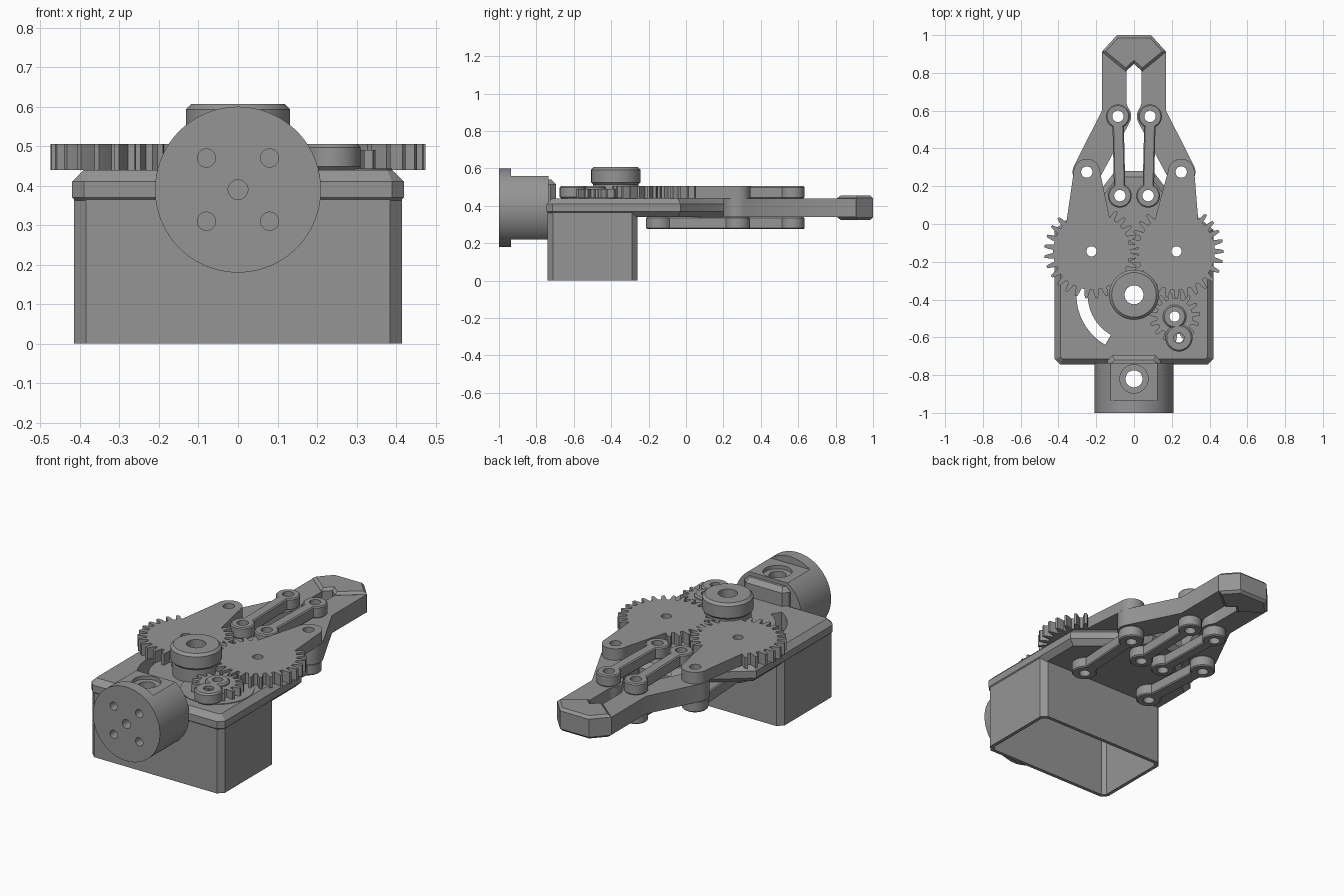
import bpy, bmesh
from math import pi, sin, cos, asin, atan2, radians, hypot
from mathutils import Matrix

cube = bpy.data.objects.get("Cube")
if cube:
    bpy.data.objects.remove(cube, do_unlink=True)

grey = bpy.data.materials.new("matte_grey")
grey.use_nodes = True
COLOUR = (0.3, 0.3, 0.3, 1)
grey.diffuse_color = COLOUR
grey.node_tree.nodes["Principled BSDF"].inputs["Base Color"].default_value = COLOUR
parts = []


def arc(x, y, r, a0, a1, n=24):
    return [(x + r * cos(a0 + (a1 - a0) * i / n), y + r * sin(a0 + (a1 - a0) * i / n))
            for i in range(n + 1)]


def circle(x, y, r, n=48):
    return arc(x, y, r, 0, 2 * pi, n)[:-1]


def mirrored(half):
    """Close a right-hand half outline into a symmetric one."""
    return half + [(-x, y) for x, y in reversed(half) if x > 0]


def prism(name, outlines, z0, z1, bevel=0, bevel_bottom=True, matrix=None):
    """Extrude one or more outlines from z0 to z1, optionally chamfering the rims."""
    bm = bmesh.new()
    rims = []
    for pts in outlines:
        low = [bm.verts.new((x, y, z0)) for x, y in pts]
        high = [bm.verts.new((x, y, z1)) for x, y in pts]
        top = bm.faces.new(high)
        bottom = bm.faces.new(low[::-1])
        for i in range(len(pts)):
            j = (i + 1) % len(pts)
            bm.faces.new((low[i], low[j], high[j], high[i]))
        rims += list(top.edges) + (list(bottom.edges) if bevel_bottom else [])
    bmesh.ops.recalc_face_normals(bm, faces=bm.faces)
    if bevel:
        bmesh.ops.bevel(bm, geom=rims, offset=bevel, segments=1, profile=0.5, affect='EDGES')
    if matrix:
        bm.transform(matrix)
    mesh = bpy.data.meshes.new(name)
    bm.to_mesh(mesh)
    bm.free()
    mesh.materials.append(grey)
    obj = bpy.data.objects.new(name, mesh)
    bpy.context.scene.collection.objects.link(obj)
    parts.append(obj)
    return obj


def cut(obj, outlines, z0=-1, z1=2, matrix=None):
    """Subtract extruded outlines from a part."""
    cutter = prism("cutter", outlines, z0, z1, matrix=matrix)
    parts.remove(cutter)
    cutter.hide_render = True
    mod = obj.modifiers.new("cut", 'BOOLEAN')
    mod.operation, mod.solver, mod.object = 'DIFFERENCE', 'EXACT', cutter
    bpy.context.view_layer.update()
    graph = bpy.context.evaluated_depsgraph_get()
    mesh = bpy.data.meshes.new_from_object(obj.evaluated_get(graph))
    obj.modifiers.clear()
    obj.data = mesh
    bpy.data.objects.remove(cutter, do_unlink=True)


def link(name, p, q, z0, z1, r=0.063, neck=0.03, hole=0.03):
    """Bar with a round drilled boss at each end."""
    a = atan2(q[1] - p[1], q[0] - p[0])
    t = asin(neck / r)
    outline = arc(*p, r, a + t, a + 2 * pi - t) + arc(*q, r, a - pi + t, a + pi - t)
    cut(prism(name, [outline], z0, z1, 0.006), [circle(*p, hole), circle(*q, hole)])


def gear_outline(c, teeth, root, tip, phase, arm_end=None, arm_r=0.07, gap=0.0):
    """Toothed outline, with an arm replacing the teeth around its direction."""
    arm = atan2(arm_end[1] - c[1], arm_end[0] - c[0]) if arm_end else 0
    pitch = 2 * pi / teeth
    angles = sorted((phase + k * pitch - arm) % (2 * pi) for k in range(teeth))
    mid = (root + tip) / 2
    shape = ((-.32, root), (-.23, mid), (-.12, tip), (.12, tip), (.23, mid), (.32, root))
    pts = []
    for a in angles:
        if gap <= a <= 2 * pi - gap:
            pts += [(c[0] + r * cos(arm + a + f * pitch), c[1] + r * sin(arm + a + f * pitch))
                    for f, r in shape]
    if arm_end:
        pts += arc(*arm_end, arm_r, arm - pi / 2, arm + pi / 2)
    return pts


# Shared positions
GEAR, OUTER, INNER, KNUCKLE = (0.225, -0.145), (0.25, 0.275), (0.075, 0.15), (0.085, 0.57)
HUB, PINION, CRANK = (0, -0.375), (0.215, -0.49), (0.238, -0.603)
LOW, PLATE, TOP, GEAR_TOP = 0.275, 0.34, 0.44, 0.505


def flip(p, s):
    return (p[0] * s, p[1])


def chamfered_box(x, y0, y1, c):
    return mirrored([(x - c, y0), (x, y0 + c), (x, y1 - c), (x - c, y1)])


# Hollow housing, open underneath
housing = prism("housing", [chamfered_box(0.415, -0.74, -0.26, 0.03)], 0, 0.37)
cut(housing, [chamfered_box(0.395, -0.72, -0.28, 0.02)])

# Base plate with curved slot and pivot holes
plate = prism("base_plate", [mirrored([(0.39, -0.745), (0.42, -0.715), (0.42, -0.03),
                                       (0.2, 0.15), (0.1, 0.28)])], PLATE, TOP, 0.03)
slot = arc(*HUB, 0.305, radians(172), radians(240)) + arc(*HUB, 0.245, radians(240), radians(172))
holes = [slot, circle(*HUB, 0.05), circle(*PINION, 0.027), circle(*CRANK, 0.025)]
for s in (1, -1):
    holes += [circle(*flip(GEAR, s), 0.027), circle(*flip(INNER, s), 0.03)]
cut(plate, holes)

# Round motor cover, pinion and crank
cover = prism("motor_cover", [circle(0.2, -0.47, 0.19, 64)], TOP - 0.01, TOP + 0.004)
cut(cover, [circle(*HUB, 0.05), circle(*PINION, 0.027), circle(*CRANK, 0.025)])
pinion = prism("pinion", [gear_outline(PINION, 15, 0.095, 0.135, pi / 2 + pi / 15)], TOP, 0.49)
cut(pinion, [circle(*PINION, 0.027)])
for name, p, r in (("pinion_hub", PINION, 0.062), ("crank_boss", CRANK, 0.072)):
    cut(prism(name, [circle(*p, r)], TOP, GEAR_TOP, 0.008), [circle(*p, 0.027)])

# Central hub
cut(prism("hub_cap", [circle(*HUB, 0.132, 64)], 0.512, 0.607, 0.014), [circle(*HUB, 0.05)])
cut(prism("hub_base", [circle(*HUB, 0.122, 64)], TOP - 0.01, 0.515), [circle(*HUB, 0.05)])

# Wrist mount: round flange and flattened barrel, lying along y
along_y = Matrix.Rotation(pi / 2, 4, 'X')
AXIS = 0.39
flat = asin(0.17 / 0.21)
barrel_outline = (arc(0, AXIS, 0.21, -flat, flat)
                  + arc(0, AXIS, 0.21, pi - flat, pi + flat))
barrel = prism("wrist_barrel", [barrel_outline], 0.735, 0.94, matrix=along_y)
cut(barrel, [circle(0, -0.82, 0.045)])
cut(barrel, [circle(0, -0.82, 0.075)], 0.54, 1)
flange = prism("wrist_flange", [circle(0, AXIS, 0.21, 96)], 0.935, 1.0, matrix=along_y)
bolts = [circle(0, AXIS, 0.025)]
bolts += [circle(x, AXIS + z, 0.023) for x in (-0.08, 0.08) for z in (-0.08, 0.08)]
for body in (flange, barrel):
    cut(body, bolts, 0.88, 1.1, along_y)
prism("wrist_neck", [mirrored([(0.14, -0.77), (0.14, -0.725), (0.115, -0.695)])],
      0.41, 0.54, 0.025, False)

# Mirrored gripper mechanism
for side, s in (("left", 1), ("right", -1)):
    gear, outer, inner, knuckle = (flip(p, s) for p in (GEAR, OUTER, INNER, KNUCKLE))
    phase = pi if s > 0 else pi / 28
    drive = prism(side + "_gear_arm", [gear_outline(gear, 28, 0.203, 0.25, phase, outer,
                                                    gap=radians(32))], TOP, GEAR_TOP)
    cut(drive, [circle(*gear, 0.027), circle(*outer, 0.03)])
    link(side + "_lower_arm", gear, outer, LOW, PLATE, 0.068, 0.035)
    link(side + "_upper_link", inner, knuckle, TOP, GEAR_TOP)
    link(side + "_lower_link", inner, knuckle, LOW, PLATE)

    # Finger running from the outer pivot past the knuckle to the tip
    outline = (arc(*KNUCKLE, 0.07, radians(140), radians(209), 10)
               + arc(*OUTER, 0.075, radians(209), radians(389))
               + [(0.17, 0.6), (0.17, 0.91), (0.1, 0.93), (0.04, 0.84), (0.04, 0.64)])
    finger = prism(side + "_finger", [[flip(p, s) for p in outline]], PLATE, TOP)
    cut(finger, [circle(*outer, 0.03), circle(*knuckle, 0.03)])

# Closed finger tips
prism("finger_tips", [mirrored([(0, 0.848), (0.043, 0.808), (0.17, 0.912),
                                (0.09, 1.0)])], 0.325, 0.455, 0.014)

# Smooth round walls, sharp edges kept
bpy.ops.object.select_all(action='DESELECT')
for obj in parts:
    obj.select_set(True)
bpy.context.view_layer.objects.active = parts[0]
bpy.ops.object.shade_smooth_by_angle(angle=radians(30))
